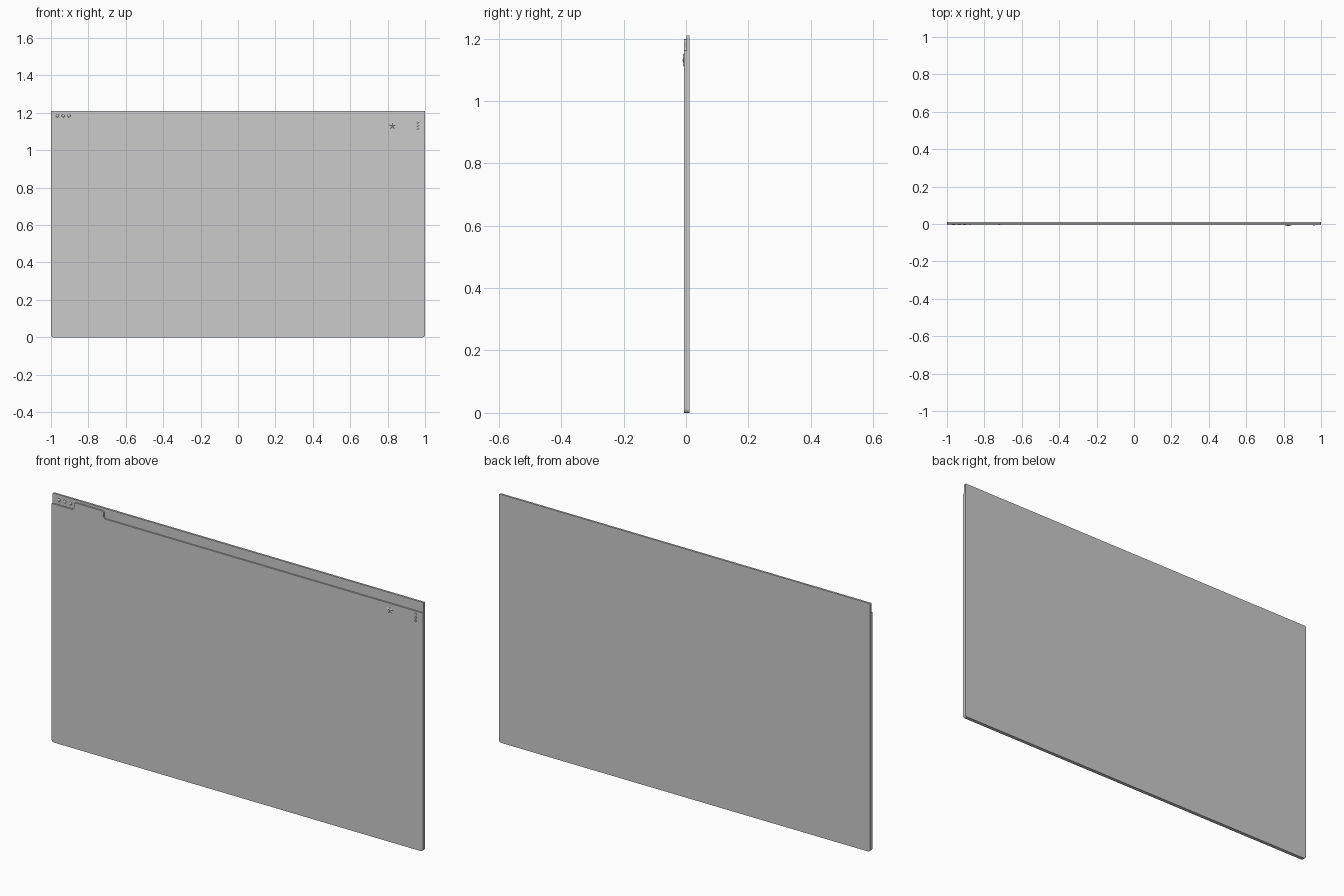
import bpy, bmesh, math

if "Cube" in bpy.data.objects:
    bpy.data.objects.remove(bpy.data.objects["Cube"])

Y_BACK, Y_MID, Y_FACE, Y_TIP = 0.011, 0.001, -0.006, -0.011


def arc(cx, cz, r, a0, a1, n=5):
    """Points along a circular arc, angles in degrees."""
    return [(cx + r * math.cos(math.radians(a0 + (a1 - a0) * i / n)),
             cz + r * math.sin(math.radians(a0 + (a1 - a0) * i / n))) for i in range(n + 1)]


def finish(name, bm):
    bmesh.ops.recalc_face_normals(bm, faces=bm.faces)
    mesh = bpy.data.meshes.new(name)
    bm.to_mesh(mesh)
    bm.free()
    obj = bpy.data.objects.new(name, mesh)
    bpy.context.collection.objects.link(obj)
    return obj


def plate(name, outline, y0, y1):
    """Extrude an (x, z) outline from y0 back to y1."""
    bm = bmesh.new()
    face = bm.faces.new([bm.verts.new((x, y0, z)) for x, z in outline])
    ext = bmesh.ops.extrude_face_region(bm, geom=[face])
    verts = [v for v in ext["geom"] if isinstance(v, bmesh.types.BMVert)]
    bmesh.ops.translate(bm, verts=verts, vec=(0, y1 - y0, 0))
    return finish(name, bm)


def dot(name, x, z, r, y, depth):
    """Shallow domed button whose base sits on the surface at y."""
    bpy.ops.mesh.primitive_uv_sphere_add(segments=20, ring_count=10, radius=1, location=(x, y, z))
    obj = bpy.context.object
    obj.name = name
    obj.scale = (r, depth, r)
    bpy.ops.object.shade_smooth_by_angle()


R = 0.012
bottom = arc(-1 + R, R, R, 180, 270) + arc(1 - R, R, R, 270, 360)

# Back window frame
top_r = 0.004
plate("window_frame",
      bottom + arc(1 - top_r, 1.21 - top_r, top_r, 0, 90)
      + arc(-1 + top_r, 1.21 - top_r, top_r, 90, 180), Y_MID, Y_BACK)

# Front page with the raised tab and its flared feet
base, tab_top, r = 1.162, 1.198, 0.011
left, right = -0.88, -0.72
tab = (arc(right + r, base + r, r, 270, 180) + arc(right - r, tab_top - r, r, 0, 90)
       + arc(left + r, tab_top - r, r, 90, 180) + arc(left - r, base + r, r, 0, -90))
plate("page_panel", bottom + [(1, base)] + tab + [(-1, base)], Y_FACE, Y_MID)

# Three window buttons on the title strip
for i in range(3):
    dot(f"window_button_{i + 1}", -0.966 + 0.031 * i, 1.184, 0.008, Y_MID, 0.005)

# Three menu dots at the right of the page
for i in range(3):
    dot(f"menu_dot_{i + 1}", 0.962, 1.115 + 0.016 * i, 0.005, Y_FACE, 0.003)

# Faceted bookmark star
bm = bmesh.new()
tip = bm.verts.new((0.825, Y_TIP, 1.13))
ring = []
for i in range(10):
    a = math.pi / 2 + i * math.pi / 5
    rad = 0.022 if i % 2 == 0 else 0.010
    ring.append(bm.verts.new((0.825 + rad * math.cos(a), Y_FACE, 1.13 + rad * math.sin(a))))
for i in range(10):
    bm.faces.new((tip, ring[i], ring[(i + 1) % 10]))
bm.faces.new(ring)
finish("bookmark_star", bm)
